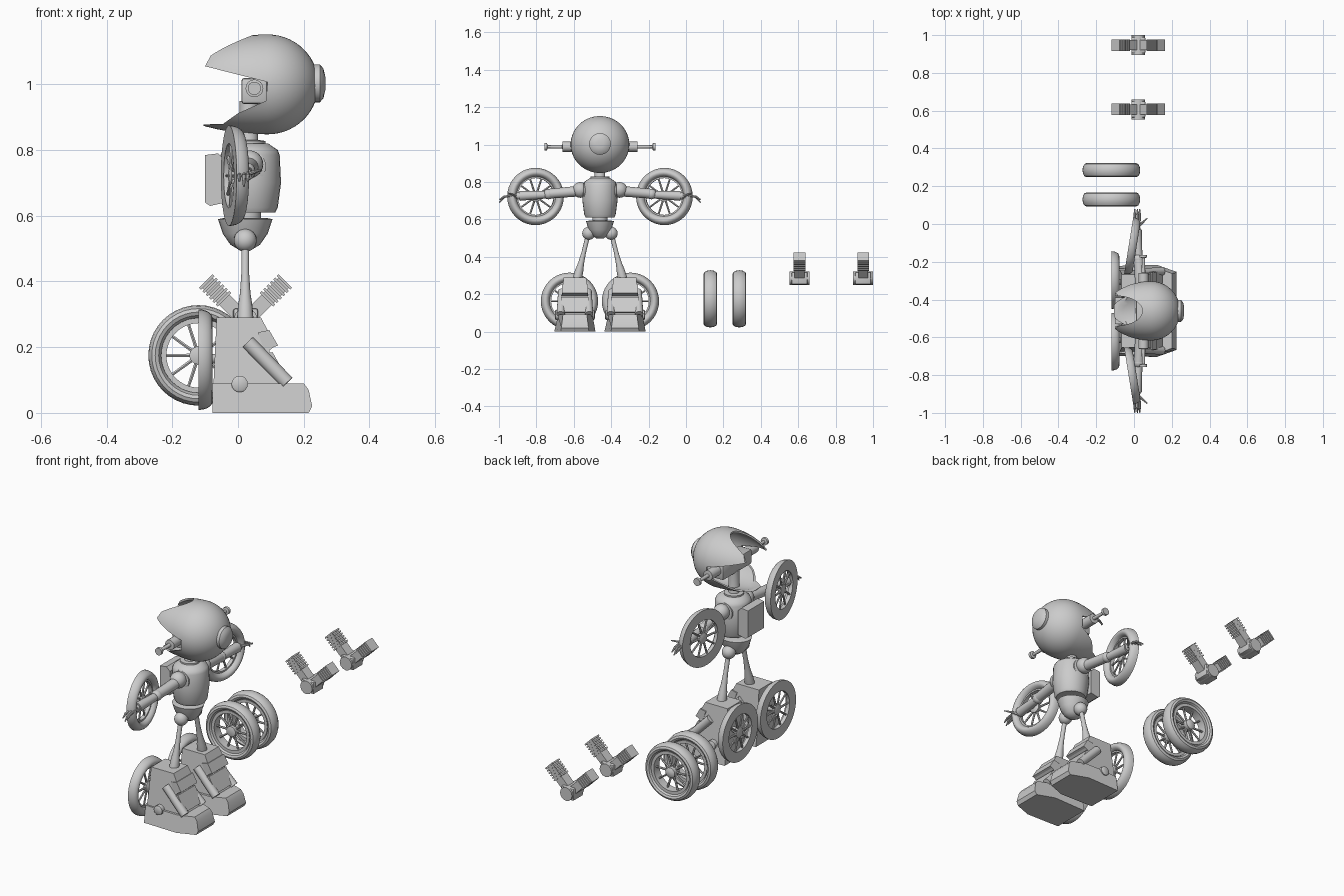
import bpy, bmesh, math
from mathutils import Vector, Matrix

cube = bpy.data.objects.get("Cube")
if cube:
    bpy.data.objects.remove(cube, do_unlink=True)

grey = bpy.data.materials.new("light_grey")
grey.use_nodes = True
grey.diffuse_color = (0.6, 0.6, 0.6, 1)
grey.node_tree.nodes["Principled BSDF"].inputs["Base Color"].default_value = (0.6, 0.6, 0.6, 1)

C = -0.46          # centre line of the figure
TAU = math.tau


def finish(name, bm, angle=35):
    bmesh.ops.recalc_face_normals(bm, faces=bm.faces)
    me = bpy.data.meshes.new(name)
    bm.to_mesh(me)
    bm.free()
    me.materials.append(grey)
    me.shade_smooth()
    me.set_sharp_from_angle(angle=math.radians(angle))
    ob = bpy.data.objects.new(name, me)
    bpy.context.collection.objects.link(ob)
    return ob


def lathe(name, prof, loc, axis=(0, 0, 1), sides=24, closed=False, sy=1):
    """Spin (radius, height) points about an axis."""
    bm = bmesh.new()
    rot = Vector(axis).to_track_quat('Z', 'Y').to_matrix().to_4x4()
    m = Matrix.Translation(loc) @ rot
    rows = [[bm.verts.new(m @ Vector((r * math.cos(TAU * i / sides), sy * r * math.sin(TAU * i / sides), h)))
             for i in range(sides)] for r, h in prof]
    pairs = list(zip(rows, rows[1:]))
    if closed:
        pairs.append((rows[-1], rows[0]))
    else:
        bm.faces.new(rows[0])
        bm.faces.new(rows[-1])
    for a, b in pairs:
        for i in range(sides):
            j = (i + 1) % sides
            bm.faces.new((a[i], a[j], b[j], b[i]))
    return finish(name, bm)


def rod(name, a, b, r1, r2=None, sides=16):
    a, b = Vector(a), Vector(b)
    return lathe(name, [(r1, 0), (r2 or r1, (b - a).length)], a, b - a, sides)


def ball(name, loc, r, scale=(1, 1, 1)):
    bm = bmesh.new()
    bmesh.ops.create_uvsphere(bm, u_segments=20, v_segments=12, radius=r,
                              matrix=Matrix.Translation(loc) @ Matrix.Diagonal((*scale, 1)))
    return finish(name, bm)


def box(name, loc, size, bevel=0.0, rot=0.0):
    bm = bmesh.new()
    m = Matrix.Translation(loc) @ Matrix.Rotation(rot, 4, 'Y') @ Matrix.Diagonal((*size, 1))
    bmesh.ops.create_cube(bm, size=1, matrix=m)
    if bevel:
        bmesh.ops.bevel(bm, geom=bm.edges[:], offset=bevel, segments=2, affect='EDGES', profile=0.5)
    return finish(name, bm)


def prism(name, pts, y, half, taper=None):
    """Extrude an x-z outline across y; taper(z) scales the half width."""
    bm = bmesh.new()
    w = taper or (lambda x, z: 1)
    sides = [[bm.verts.new((x, y + s * half * w(x, z), z)) for x, z in pts] for s in (-1, 1)]
    bm.faces.new(sides[0])
    bm.faces.new(sides[1])
    for i in range(len(pts)):
        j = (i + 1) % len(pts)
        bm.faces.new((sides[0][i], sides[0][j], sides[1][j], sides[1][i]))
    return finish(name, bm, 25)


def wheel(name, loc, axis, flat):
    """Tyre, rim, spokes and hub; flat wheels are domed on one side only."""
    loc, axis = Vector(loc), Vector(axis).normalized()
    n = 12
    if flat:
        prof = [(0.128 + 0.025 * math.cos(math.pi * i / n), 0.042 * math.sin(math.pi * i / n)) for i in range(n + 1)]
    else:
        prof = [(0.132 + 0.021 * math.cos(TAU * i / n), 0.037 * math.sin(TAU * i / n)) for i in range(n)]
    lathe(name + "_tyre", prof, loc, axis, 40, True)
    lo, hi = (0.0, 0.02) if flat else (-0.024, 0.024)
    lathe(name + "_rim", [(0.098, lo), (0.114, lo), (0.114, hi), (0.098, hi)], loc, axis, 40, True)
    lathe(name + "_hub", [(0.016, lo), (0.028, lo + 0.004), (0.028, hi), (0.014, hi + 0.008)], loc, axis, 16)
    mid = loc + axis * (lo + hi) / 2
    side = axis.cross(Vector((0, 0, 1))).normalized()
    up = side.cross(axis)
    for k in range(10):
        d = side * math.cos(TAU * k / 10) + up * math.sin(TAU * k / 10)
        rod(name + "_spoke", mid + d * 0.02, mid + d * 0.102, 0.006, 0.005, 6)


# Helmet: stretched sphere shell with an open mouth and a notched visor
def helmet():
    bm = bmesh.new()
    bmesh.ops.create_uvsphere(bm, u_segments=40, v_segments=28, radius=1)
    for v in bm.verts:
        x, y, z = v.co
        back = 0.27 if z > 0 else 0.35
        v.co = (0.09 + x * (0.155 if x > 0 else back), C + y * 0.157, 1.0 + z * 0.152)
    ob = finish("helmet", bm)
    mouth = prism("mouth_cutter", [(-0.4, 1.25), (-0.05, 1.155), (-0.08, 1.094), (-0.10, 1.055), (0.09, 1.007),
                                   (0.085, 0.95), (0.0, 0.912), (-0.045, 0.88), (-0.105, 0.878),
                                   (-0.105, 0.7), (-0.4, 0.7)], C, 0.3)
    notch = lathe("notch_cutter", [(0.145, 1.02), (0.145, 1.3)], (-0.1, C, 0), sides=40, sy=0.55)
    shell = ob.modifiers.new("shell", 'SOLIDIFY')
    shell.thickness = 0.009
    for cutter in (mouth, notch):
        b = ob.modifiers.new("cut", 'BOOLEAN')
        b.operation, b.solver, b.object = 'DIFFERENCE', 'EXACT', cutter
    bpy.context.view_layer.update()
    me = bpy.data.meshes.new_from_object(ob.evaluated_get(bpy.context.evaluated_depsgraph_get()))
    ob.modifiers.clear()
    ob.data = me
    me.set_sharp_from_angle(angle=math.radians(35))
    for cutter in (mouth, notch):
        bpy.data.objects.remove(cutter, do_unlink=True)


helmet()
lathe("helmet_knob", [(0.058, 0), (0.058, 0.025), (0.045, 0.036), (0.02, 0.042)], (0.224, C, 1.003), (1, 0, 0))
box("inner_head", (0.05, C, 0.98), (0.08, 0.25, 0.08), 0.01)
lathe("neck", [(0.036, 0.80), (0.028, 0.82), (0.028, 0.95)], (0.033, C, 0))

# Torso, waist and hips
lathe("torso", [(0.076, 0.61), (0.084, 0.625), (0.094, 0.70), (0.09, 0.785), (0.084, 0.80), (0.055, 0.82)],
      (0.037, C, 0), sides=28)
lathe("collar", [(0.05, 0.815), (0.05, 0.828), (0.035, 0.83)], (0.033, C, 0))
lathe("waist", [(0.04, 0.58), (0.04, 0.62)], (0.03, C, 0))
lathe("hips", [(0.02, 0.497), (0.045, 0.512), (0.068, 0.545), (0.083, 0.59), (0.06, 0.594)], (0.022, C, 0), sy=0.9)
prism("backpack", [(-0.10, 0.785), (-0.06, 0.79), (-0.04, 0.77), (-0.04, 0.64), (-0.085, 0.63), (-0.10, 0.64)],
      C, 0.07)

for s in (-1, 1):
    def P(x, off, z):
        return (x, C + s * off, z)

    # Side antenna
    lathe("antenna", [(0.027, 0.12), (0.027, 0.20), (0.01, 0.202), (0.008, 0.28), (0.02, 0.283), (0.02, 0.297)],
          P(0.05, 0, 0.988), (0, s, 0), 16)

    # Arm and claw hand
    lathe("shoulder_socket", [(0.05, 0.07), (0.05, 0.085), (0.035, 0.09)], P(0.035, 0, 0.75), (0, s, 0))
    ball("shoulder", P(0.035, 0.105, 0.757), 0.042)
    rod("upper_arm", P(0.035, 0.12, 0.75), P(0.025, 0.27, 0.737), 0.028, 0.026)
    ball("elbow", P(0.025, 0.275, 0.735), 0.028)
    rod("forearm", P(0.025, 0.27, 0.733), P(0.015, 0.43, 0.725), 0.02, 0.026)
    ball("wrist", P(0.015, 0.435, 0.725), 0.019)
    box("palm", P(0.015, 0.46, 0.725), (0.032, 0.045, 0.022), 0.005)
    for x, z in ((0.004, 0.705), (0.018, 0.69), (0.03, 0.705)):
        rod("finger", P(x, 0.475, 0.728), P(x, 0.512, 0.72), 0.006, 0.006, 8)
        rod("finger_tip", P(x, 0.51, 0.722), P(x, 0.538, z), 0.007, 0.003, 8)
    rod("thumb", P(0.025, 0.45, 0.725), P(0.07, 0.49, 0.74), 0.008, 0.003, 8)

    # Wheels on the arm and the boot
    wheel("arm_wheel", P(-0.028, 0.345, 0.722), (1, -s * 0.16, 0), True)
    rod("arm_wheel_axle", P(-0.02, 0.345, 0.722), P(0.02, 0.345, 0.73), 0.012)
    wheel("boot_wheel", P(-0.12, 0.163, 0.162), (1, 0, 0), True)
    rod("boot_wheel_axle", P(-0.11, 0.163, 0.165), P(-0.06, 0.15, 0.165), 0.015)

    # Leg
    ball("hip_joint", P(0.022, 0.06, 0.525), 0.035)
    top, foot = Vector(P(0.022, 0.065, 0.51)), Vector(P(0.022, 0.122, 0.28))
    lathe("leg", [(0.012, 0), (0.012, 0.09), (0.016, 0.15), (0.022, 0.19), (0.025, 0.23), (0.025, 0.25)],
          top, foot - top, 16)

    # Boot: tapered shaft, chamfered sole with toe, side struts and bolts
    y = C + s * 0.134
    prism("boot_shaft", [(-0.075, 0.08), (-0.065, 0.29), (0.07, 0.29), (0.115, 0.205), (0.095, 0.19), (0.10, 0.16),
                         (0.15, 0.08)], y, 0.085, lambda x, z: 1.08 - 1.3 * z)
    prism("boot_sole", [(-0.078, 0), (-0.078, 0.09), (0.0, 0.09), (0.12, 0.09), (0.20, 0.09), (0.215, 0.07),
                        (0.226, 0.02), (0.215, 0), (0.12, 0)],
          y, 0.11, lambda x, z: (1 - 1.6 * z) * (0.68 if x > 0.19 else 0.95 if x < -0.05 else 1))
    prism("boot_band", [(0.06, 0.245), (0.095, 0.252), (0.122, 0.205), (0.08, 0.19)], y, 0.07)
    prism("shin_plate", [(0.08, 0.18), (0.105, 0.185), (0.15, 0.105), (0.11, 0.09)], y, 0.074)
    for t in (-1, 1):
        rod("boot_strut", (0.03, y + t * 0.068, 0.215), (0.15, y + t * 0.076, 0.092), 0.022)
        lathe("boot_bolt", [(0.025, 0.08), (0.025, 0.103), (0.018, 0.107)], (0.005, y, 0.088), (0, t, 0), 16)

# Spare wheels
for y in (0.13, 0.285):
    wheel("spare_wheel", (-0.12, y, 0.175), (0, 1, 0), False)

# Spring blocks: a short axle with two ribbed arms in a V
for y in (0.607, 0.947):
    rod("spring_axle", (0.023, y - 0.053, 0.285), (0.023, y + 0.053, 0.285), 0.036, sides=12)
    box("spring_base", (0.023, y, 0.285), (0.075, 0.085, 0.065), 0.006)
    for s in (-1, 1):
        d = Vector((s, 0, 1)).normalized()
        base = Vector((0.023, y, 0.28))
        turn = s * math.pi / 4
        box("spring_core", base + d * 0.085, (0.044, 0.052, 0.17), 0, turn)
        for k in range(6):
            box("spring_rib", base + d * (0.095 + 0.0145 * k), (0.058, 0.062, 0.008), 0, turn)
